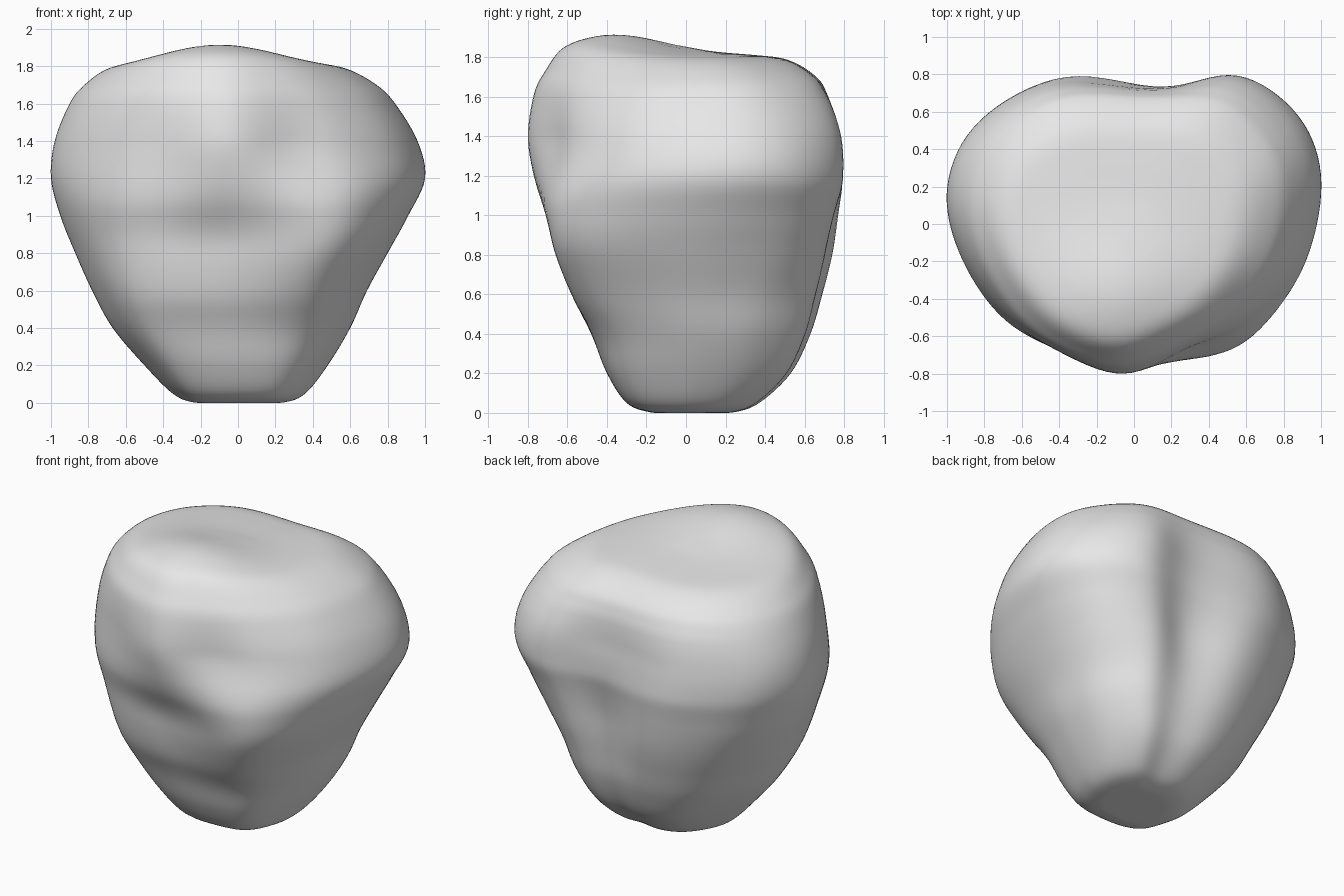
import bpy, bmesh, math

if "Cube" in bpy.data.objects:
    bpy.data.objects.remove(bpy.data.objects["Cube"])

COLS, STEPS = 112, 6

# Closed outlines at four rising heights, counter-clockwise from the right side
LOW = [(.62, .1), (.59, .36), (.41, .6), (.15, .6), (-.15, .64), (-.45, .51), (-.69, .13),
       (-.64, -.18), (-.53, -.4), (-.3, -.49), (0, -.5), (.3, -.46), (.47, -.33), (.58, -.1)]
MID = [(.92, .2), (.8, .55), (.5, .73), (.17, .66), (-.25, .77), (-.7, .59), (-.94, .22),
       (-.89, -.15), (-.72, -.45), (-.42, -.6), (-.05, -.63), (.46, -.7), (.72, -.55), (.88, -.2)]
TOP = [(1, .22), (.88, .57), (.55, .8), (.15, .72), (-.42, .77), (-.85, .53), (-1, .2),
       (-.93, -.15), (-.7, -.48), (-.42, -.66), (-.05, -.8), (.3, -.65), (.6, -.53), (.88, -.24)]
CAP = [(.84, .2), (.74, .45), (.5, .65), (.12, .67), (-.38, .67), (-.72, .47), (-.86, .17),
       (-.82, -.14), (-.64, -.44), (-.4, -.64), (-.05, -.74), (.28, -.63), (.54, -.46), (.76, -.18)]

# Height, then left, right, front and back limits
ROWS = [(.0, -.1, .1, -.08, .1), (.003, -.24, .25, -.18, .24), (.05, -.35, .36, -.3, .37),
        (.2, -.5, .48, -.4, .53), (.4, -.67, .6, -.48, .63), (.6, -.78, .69, -.58, .69),
        (.8, -.87, .8, -.66, .74), (1.0, -.95, .91, -.71, .77), (1.2, -1, 1, -.77, .795),
        (1.4, -.98, .96, -.8, .785), (1.6, -.9, .84, -.77, .72), (1.7, -.82, .74, -.71, .66),
        (1.785, -.69, .58, -.62, .52), (1.81, -.5, .4, -.46, .34), (1.818, -.22, .15, -.2, .1)]


def spline(a, b, c, d, t):
    """Catmull-Rom blend of four tuples."""
    return [.5 * (2 * q + (r - p) * t + (2 * p - 5 * q + 4 * r - s) * t * t
                  + (3 * q - p - 3 * r + s) * t ** 3) for p, q, r, s in zip(a, b, c, d)]


def fit(points):
    """Fit an outline to the -1..1 square."""
    lo = [min(p[a] for p in points) for a in (0, 1)]
    hi = [max(p[a] for p in points) for a in (0, 1)]
    return [[2 * (p[a] - lo[a]) / (hi[a] - lo[a]) - 1 for a in (0, 1)] for p in points]


def unit_outline(points):
    """Resample a closed outline smoothly."""
    n, out = len(points), []
    for k in range(COLS):
        f = k * n / COLS
        i = int(f)
        out.append(spline(*[points[(i + j) % n] for j in (-1, 0, 1, 2)], f - i))
    for _ in range(6):
        out = [[(out[k - 1][a] + 2 * out[k][a] + out[(k + 1) % COLS][a]) / 4 for a in (0, 1)]
               for k in range(COLS)]
    return fit(out)


def ramp(z, a, b):
    t = min(1, max(0, (z - a) / (b - a)))
    return t * t * (3 - 2 * t)


def mix(a, b, t):
    return [[p + (q - p) * t for p, q in zip(m, n)] for m, n in zip(a, b)]


def crown(x, y, z):
    """Raise the front of the top into a rounded swelling."""
    lift = .1 * math.exp(-((x + .1) / .42) ** 2 - ((y + .38) / .36) ** 2)
    return z + lift * ramp(z, 1.45, 1.8)


low, mid, top, cap = map(unit_outline, (LOW, MID, TOP, CAP))
levels = []
for i in range(len(ROWS) - 1):
    four = [ROWS[min(max(i + j, 0), len(ROWS) - 1)] for j in (-1, 0, 1, 2)]
    levels += [spline(*four, s / STEPS) for s in range(STEPS)]
levels.append(ROWS[-1])

# Lobed body lofted through all levels
bm = bmesh.new()
rings = []
for z, x0, x1, y0, y1 in levels:
    z = max(z, 0)
    shape = mix(mix(low, mid, ramp(z, .3, .95)), top, ramp(z, .8, 1.42))
    ring = []
    for u, v in fit(mix(shape, cap, ramp(z, 1.35, 1.75))):
        x, y = (x0 + x1 + u * (x1 - x0)) / 2, (y0 + y1 + v * (y1 - y0)) / 2
        ring.append(bm.verts.new((x, y, crown(x, y, z))))
    rings.append(ring)
for r0, r1 in zip(rings, rings[1:]):
    for k in range(COLS):
        n = (k + 1) % COLS
        bm.faces.new((r0[k], r0[n], r1[n], r1[k]))

# Closed underside and crown
for ring, centre in ((rings[0], (0, 0, 0)), (rings[-1], (-.035, -.05, crown(-.035, -.05, 1.82)))):
    tip = bm.verts.new(centre)
    for k in range(COLS):
        bm.faces.new((ring[k], ring[(k + 1) % COLS], tip))
bmesh.ops.recalc_face_normals(bm, faces=bm.faces)
for face in bm.faces:
    face.smooth = True

mesh = bpy.data.meshes.new("lobed_body")
bm.to_mesh(mesh)
bm.free()
grey = bpy.data.materials.new("plain_grey")
grey.diffuse_color = (.8, .8, .8, 1)
grey.use_nodes = True
grey.node_tree.nodes["Principled BSDF"].inputs["Base Color"].default_value = grey.diffuse_color
mesh.materials.append(grey)
body = bpy.data.objects.new("lobed_body", mesh)
bpy.context.collection.objects.link(body)
